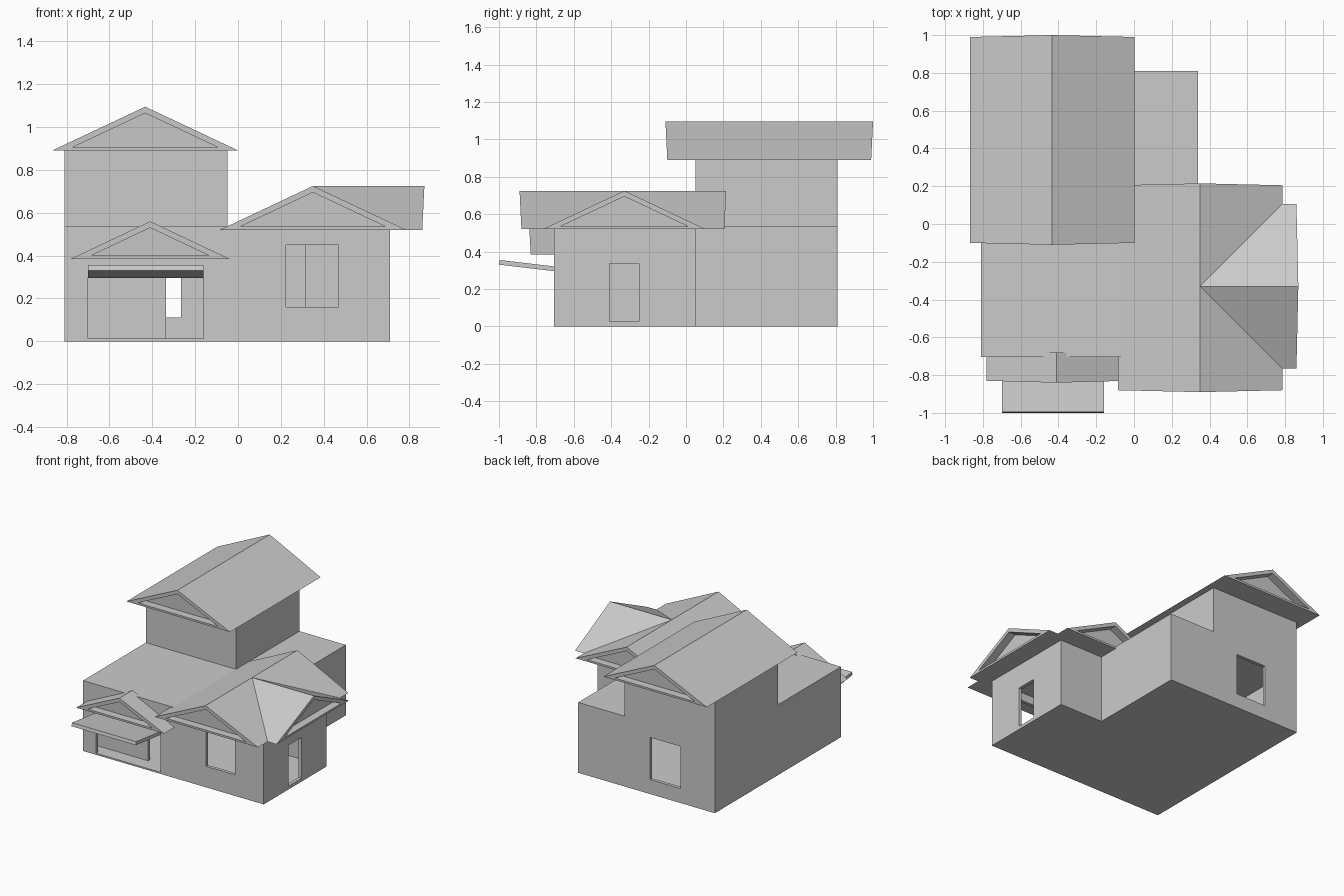
import bpy, bmesh
from math import pi
from mathutils import Matrix, Vector

if "Cube" in bpy.data.objects:
    bpy.data.objects.remove(bpy.data.objects["Cube"], do_unlink=True)

GREY = (0.6, 0.6, 0.6, 1)
mat = bpy.data.materials.new("plain grey")
mat.use_nodes = True
mat.diffuse_color = GREY
mat.node_tree.nodes["Principled BSDF"].inputs["Base Color"].default_value = GREY


def finish(name, bm):
    bmesh.ops.recalc_face_normals(bm, faces=bm.faces)
    me = bpy.data.meshes.new(name)
    bm.to_mesh(me)
    bm.free()
    me.materials.append(mat)
    ob = bpy.data.objects.new(name, me)
    bpy.context.collection.objects.link(ob)
    return ob


def extrude(name, profile, direction):
    """Closed 3D outline swept along a direction."""
    bm = bmesh.new()
    face = bm.faces.new([bm.verts.new(p) for p in profile])
    res = bmesh.ops.extrude_face_region(bm, geom=[face], use_keep_orig=True)
    moved = [v for v in res["geom"] if isinstance(v, bmesh.types.BMVert)]
    bmesh.ops.translate(bm, verts=moved, vec=direction)
    return finish(name, bm)


def box(name, x, y, z):
    base = [(x[0], y[0], z[0]), (x[1], y[0], z[0]), (x[1], y[1], z[0]), (x[0], y[1], z[0])]
    return extrude(name, base, (0, 0, z[1] - z[0]))


def gable_roof(name, half, height, length, origin, turn=0, back_lip=0.01):
    """Gabled roof along local +y with a recessed triangle in each end."""
    outer = [(-half, 0), (half, 0), (0, height)]
    low, top = 0.015, height - 0.03
    inner_half = half * (top - low) / height
    inner = [(-inner_half, low), (inner_half, low), (0, top)]
    bm = bmesh.new()
    rims = []
    for start, sign, lip in ((0, -1, 0.01), (length, 1, back_lip)):
        def ring(points, depth):
            return [bm.verts.new((x, start + sign * (lip * z / height - depth), z))
                    for x, z in points]
        a, b, c = ring(outer, 0), ring(inner, 0), ring(inner, 0.06)
        for i in range(3):
            j = (i + 1) % 3
            bm.faces.new((a[i], a[j], b[j], b[i]))
            bm.faces.new((b[i], b[j], c[j], c[i]))
        bm.faces.new(c)
        rims.append(a)
    for i in range(3):
        j = (i + 1) % 3
        bm.faces.new((rims[0][i], rims[0][j], rims[1][j], rims[1][i]))
    bm.transform(Matrix.Translation(Vector(origin)) @ Matrix.Rotation(turn, 4, "Z"))
    return finish(name, bm)


def l_plan(inset, z):
    """L-shaped floor outline, moved inwards by inset."""
    x0, x1, x2 = -0.81 + inset, 0.34 - inset, 0.71 - inset
    y0, y1, y2 = -0.705 + inset, 0.05 - inset, 0.81 - inset
    return [(x0, y0, z), (x2, y0, z), (x2, y1, z), (x1, y1, z), (x1, y2, z), (x0, y2, z)]


# Hollow ground floor with door and window openings
walls = extrude("ground_floor", l_plan(0, 0), (0, 0, 0.535))
cutters = [
    extrude("room_cutter", l_plan(0.025, 0.012), (0, 0, 0.5)),
    box("porch_cutter", (-0.70, -0.16), (-0.8, -0.64), (0.012, 0.30)),
    box("front_window_cutter", (0.225, 0.47), (-0.8, -0.64), (0.16, 0.45)),
    box("side_door_cutter", (0.65, 0.8), (-0.41, -0.25), (0.025, 0.335)),
    box("back_window_cutter", (-0.52, -0.265), (0.75, 0.9), (0.11, 0.43)),
]
bpy.context.view_layer.objects.active = walls
for cutter in cutters:
    cutter.hide_render = True
    mod = walls.modifiers.new(cutter.name, "BOOLEAN")
    mod.operation = "DIFFERENCE"
    mod.solver = "EXACT"
    mod.object = cutter
    bpy.ops.object.modifier_apply(modifier=mod.name)
    bpy.data.objects.remove(cutter, do_unlink=True)

# Wall set back inside the porch opening
box("porch_inner_wall", (-0.79, -0.335), (-0.60, -0.58), (0.01, 0.52))

# Upper storey
box("upper_floor", (-0.81, -0.05), (0.05, 0.81), (0.53, 0.895))

# Roofs
gable_roof("upper_roof", 0.435, 0.205, 1.09, (-0.435 + 0.002, -0.10, 0.89))
gable_roof("main_roof", 0.435, 0.205, 1.085, (0.35, -0.88, 0.52))
gable_roof("side_roof", 0.435, 0.205, 0.505, (0.86, -0.33, 0.52), pi / 2, 0)
gable_roof("porch_roof", 0.37, 0.175, 0.14, (-0.41, -0.83, 0.385))

# Sloping awning over the porch
awning = [(-0.70, -1.0, 0.33), (-0.70, -0.995, 0.355), (-0.70, -0.70, 0.32), (-0.70, -0.70, 0.295)]
extrude("porch_awning", awning, (0.54, 0, 0))
